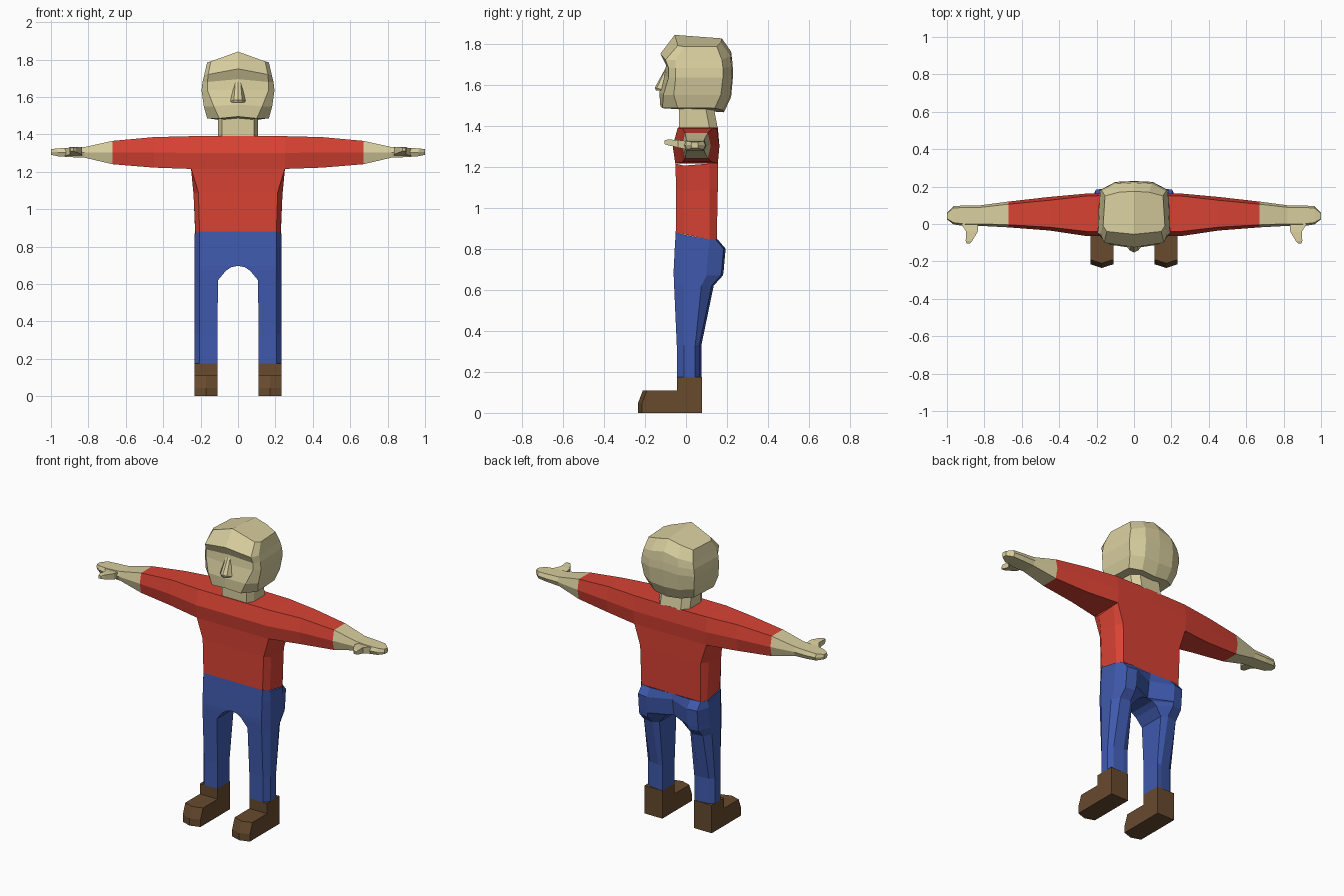
import bpy, bmesh

def material(name, rgb):
    m = bpy.data.materials.new(name)
    m.diffuse_color = (*rgb, 1)
    return m

SKIN = material("skin", (0.69, 0.62, 0.345))
RED = material("red_shirt", (0.69, 0.055, 0.034))
BLUE = material("blue_trousers", (0.05, 0.102, 0.42))
BROWN = material("brown_leather", (0.135, 0.068, 0.027))

def loft(name, mat, rows, cap_start=True, cap_end=True, drop=(0.0,)):
    """Skin closed right-hand rows, mirror in x, and drop faces lying in the given x planes."""
    bm = bmesh.new()
    for side in (1, -1):
        rings = [[bm.verts.new((side * x, y, z)) for x, y, z in row] for row in rows]
        n = len(rows[0])
        faces = [[a[i], a[(i + 1) % n], b[(i + 1) % n], b[i]]
                 for a, b in zip(rings, rings[1:]) for i in range(n)]
        faces += [rings[0]] * cap_start + [rings[-1]] * cap_end
        for f in faces:
            if not any(all(abs(abs(v.co.x) - p) < 1e-4 for v in f) for p in drop):
                bm.faces.new(f)
    bmesh.ops.remove_doubles(bm, verts=bm.verts, dist=1e-4)
    bmesh.ops.recalc_face_normals(bm, faces=bm.faces)
    me = bpy.data.meshes.new(name)
    bm.to_mesh(me)
    bm.free()
    me.materials.append(mat)
    ob = bpy.data.objects.new(name, me)
    bpy.context.collection.objects.link(ob)
    return ob

# Head: face centre, face edge, side front, side back, back corner, back centre
def head_row(yf, zf, fx, fy, w, y1, zs, y2, bx, yb, zb, ze=None):
    return [(0, yf, zf), (fx, fy, ze or zs), (w, y1, zs), (w - .01, y2, zs),
            (bx, yb, (zb + zs) / 2), (0, yb + .005, zb)]

loft("head", SKIN, [
    head_row(-.125, 1.495, .10, -.115, .165, -.04, 1.485, .14, .09, .18, 1.465),
    head_row(-.130, 1.560, .13, -.110, .183, -.06, 1.550, .17, .10, .215, 1.54),
    head_row(-.108, 1.640, .163, -.085, .195, -.05, 1.635, .18, .10, .225, 1.65),
    head_row(-.097, 1.695, .163, -.085, .190, -.05, 1.680, .18, .10, .222, 1.70),
    head_row(-.125, 1.750, .160, -.100, .180, -.05, 1.720, .175, .095, .215, 1.76),
    head_row(-.055, 1.842, .145, -.040, .165, -.01, 1.785, .15, .080, .170, 1.825, 1.79)])

# Nose wedge
loft("nose", SKIN, [
    [(0, -.10, 1.68), (.014, -.098, 1.68), (.012, -.08, 1.68), (0, -.08, 1.68)],
    [(0, -.152, 1.585), (.022, -.142, 1.583), (.045, -.115, 1.575), (0, -.11, 1.575)],
    [(0, -.146, 1.570), (.018, -.138, 1.570), (.040, -.115, 1.570), (0, -.11, 1.570)]])

# Neck
loft("neck", SKIN, [
    [(0, yf, z), (.085, yf, z), (.107, yf + .04, z), (.107, yb - .04, z), (.07, yb, z), (0, yb, z)]
    for z, yf, yb in ((1.385, -.035, .155), (1.49, -.035, .135))])

# Torso
def torso_row(zf, zb, bx, w, yf, yb, ex):
    return [(0, yf, zf), (bx, yf, zf), (w, -.01, zf - .01), (w, .115, zb),
            (ex, yb, zb), (0, yb, zb)]

loft("shirt_body", RED, [
    torso_row(.88, .845, .205, .228, -.050, .150, .205),
    torso_row(1.09, 1.09, .212, .238, -.048, .155, .21),
    torso_row(1.215, 1.215, .25, .25, -.052, .155, .25),
    torso_row(1.30, 1.30, .25, .25, -.065, .163, .25),
    [(x, y, 1.39) for x, y in
     ((0, -.04), (.25, -.04), (.25, -.01), (.25, .115), (.25, .15), (0, .155))]],
    cap_start=False, drop=(0.0, .25))

# Arms and hands: six-sided sections
def arm_row(x, y0, y1, z0, z1):
    c, zm = (y1 - y0) * .1, (z0 + z1) / 2
    return [(x, y0 + c, z0), (x, y0, zm), (x, y0 + c, z1),
            (x, y1 - c, z1), (x, y1, zm), (x, y1 - c, z0)]

cuff = arm_row(.67, -.018, .12, 1.24, 1.365)
loft("sleeves", RED, [
    [(.25, -.052, 1.215), (.25, -.065, 1.30), (.25, -.04, 1.39),
     (.25, .15, 1.39), (.25, .163, 1.30), (.25, .155, 1.215)],
    arm_row(.45, -.035, .145, 1.222, 1.385), cuff], False, False)
loft("hands", SKIN, [
    cuff,
    arm_row(.82, -.01, .10, 1.275, 1.332),
    arm_row(.90, -.012, .10, 1.278, 1.328),
    arm_row(.965, -.002, .095, 1.283, 1.325),
    arm_row(1.0, .025, .06, 1.29, 1.32)], cap_start=False)
loft("thumbs", SKIN, [
    [(a, y, z0), (b, y, z0), (b, y, z1), (a, y, z1)]
    for a, b, y, z0, z1 in ((.835, .925, .0, 1.285, 1.325), (.835, .897, -.04, 1.293, 1.33),
                            (.865, .90, -.09, 1.305, 1.332), (.88, .895, -.105, 1.31, 1.328))])

# Trousers: inner front, outer front, side, back outer, back middle, inner back
def leg_row(z, xi, yf, y_mid, yb, yi, drop=0.0):
    return [(xi, yf, z), (.205, yf, z), (.233, -.01, z - drop / 3), (.233, y_mid, z - drop),
            (.205, yb - .01, z - drop), (.14, yb, z - drop), (xi, yi, z - drop)]

loft("trousers", BLUE, [
    leg_row(.175, .11, -.045, .045, .075, .075),
    leg_row(.33, .11, -.045, .045, .075, .075),
    leg_row(.62, .107, -.058, .075, .135, .11),
    leg_row(.67, .065, -.06, .10, .18, .12),
    leg_row(.69, .035, -.06, .10, .183, .12),
    leg_row(.697, 0, -.06, .10, .184, .12),
    leg_row(.80, 0, -.055, .11, .193, .135),
    leg_row(.88, 0, -.05, .115, .155, .15, .035)], cap_start=False, cap_end=False)

# Boots: side profile swept across the foot, toe slightly pointed
loft("boots", BROWN, [
    [(x, -.215 - t, 0), (x, -.215 - t, .045), (x, -.19 - t, .11), (x, -.045, .11),
     (x, -.045, .175), (x, .078, .175), (x, .078, 0)]
    for x, t in ((.11, 0), (.172, .02), (.233, 0))])
